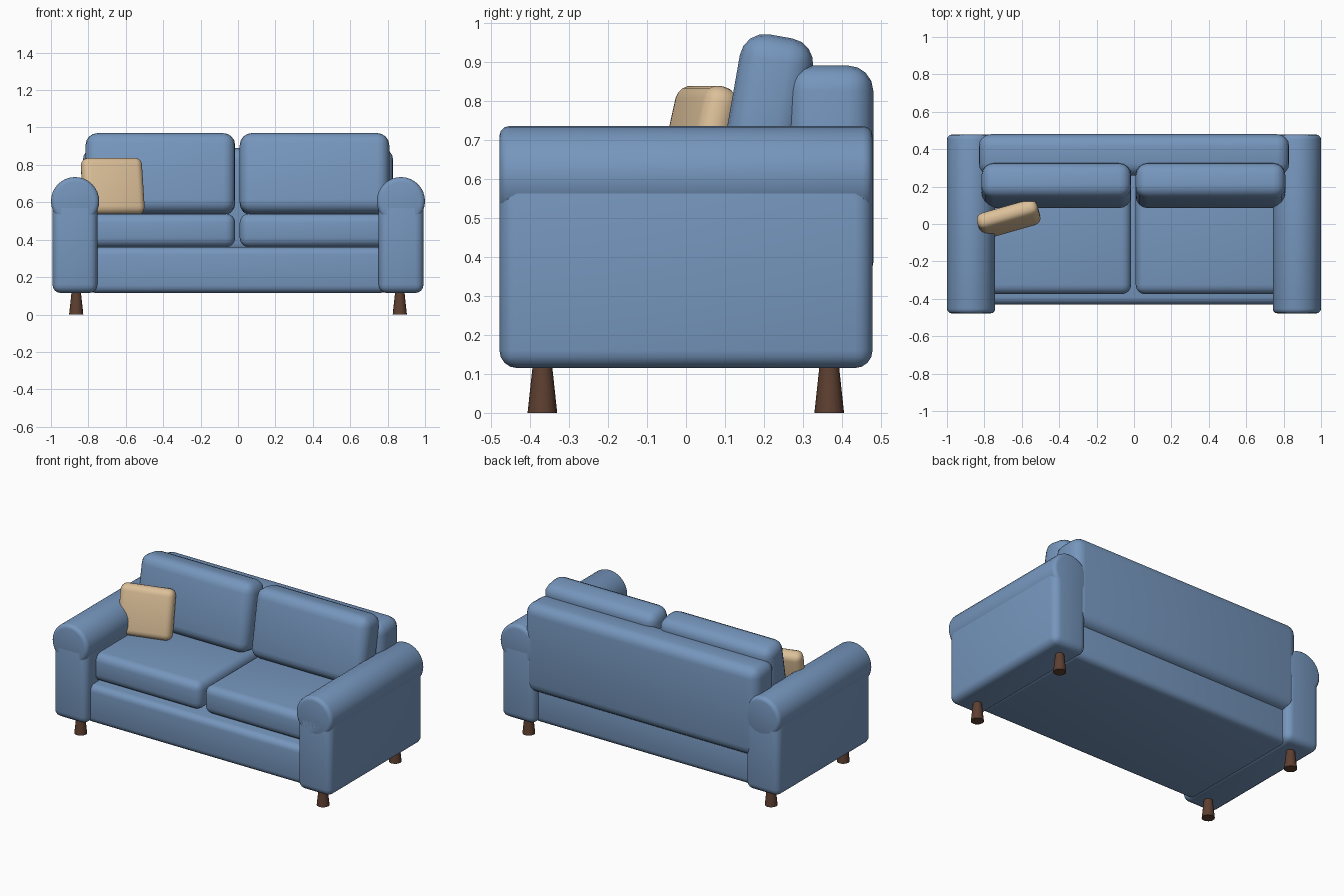
import bpy
import math

if "Cube" in bpy.data.objects:
    bpy.data.objects.remove(bpy.data.objects["Cube"])


def material(name, color):
    m = bpy.data.materials.new(name)
    m.diffuse_color = (*color, 1)
    m.use_nodes = True
    m.node_tree.nodes["Principled BSDF"].inputs["Base Color"].default_value = m.diffuse_color
    return m


BLUE = material("blue fabric", (0.18, 0.305, 0.51))
TAN = material("tan fabric", (0.72, 0.53, 0.32))
BROWN = material("dark wood", (0.11, 0.05, 0.03))


def finish(obj, name, mat, bevel=0, segments=4):
    obj.name = name
    obj.data.materials.append(mat)
    if bevel:
        mod = obj.modifiers.new("rounding", 'BEVEL')
        mod.width = bevel
        mod.segments = segments
        mod.limit_method = 'ANGLE'
        mod.angle_limit = math.radians(40)
        bpy.ops.object.modifier_apply(modifier=mod.name)
    bpy.ops.object.shade_smooth_by_angle(angle=math.radians(35))
    return obj


def soft_box(name, center, size, bevel, mat=BLUE, tilt=0, turn=0):
    """Rounded box, leaned back by tilt and turned about z (degrees)."""
    bpy.ops.mesh.primitive_cube_add(size=1)
    obj = bpy.context.object
    obj.scale = size
    bpy.ops.object.transform_apply(scale=True)
    finish(obj, name, mat, bevel)
    obj.location = center
    obj.rotation_euler = (math.radians(-tilt), 0, math.radians(turn))
    return obj


# Base frame and backrest
soft_box("base", (0, 0, 0.2375), (1.6, 0.86, 0.245), 0.04)
soft_box("backrest", (0, 0.37, 0.605), (1.66, 0.22, 0.57), 0.065)

for side, label in ((-1, "left"), (1, "right")):
    # Arm panel with a rolled top
    soft_box(label + "_arm", (side * 0.872, 0, 0.365), (0.24, 0.956, 0.5), 0.045)
    bpy.ops.mesh.primitive_cylinder_add(
        vertices=32, radius=0.129, depth=0.956,
        location=(side * 0.871, 0, 0.606), rotation=(math.pi / 2, 0, 0))
    finish(bpy.context.object, label + "_arm_roll", BLUE, 0.025, 3)

    # Seat and back cushions
    cx = side * 0.412 - 0.003
    soft_box(label + "_seat_cushion", (cx, -0.04, 0.45), (0.8, 0.67, 0.18), 0.05)
    soft_box(label + "_back_cushion", (cx, 0.205, 0.75), (0.8, 0.19, 0.436),
             0.065, tilt=10)

    # Tapered legs
    for y, end in ((-0.368, "front"), (0.367, "back")):
        bpy.ops.mesh.primitive_cone_add(
            vertices=16, radius1=0.038, radius2=0.024, depth=0.13,
            location=(side * 0.865, y, 0.065))
        finish(bpy.context.object, f"{end}_{label}_leg", BROWN)

# Throw pillow leaning in the corner
soft_box("throw_pillow", (-0.67, 0.027, 0.685), (0.335, 0.09, 0.31), 0.04,
         TAN, tilt=13, turn=16)
